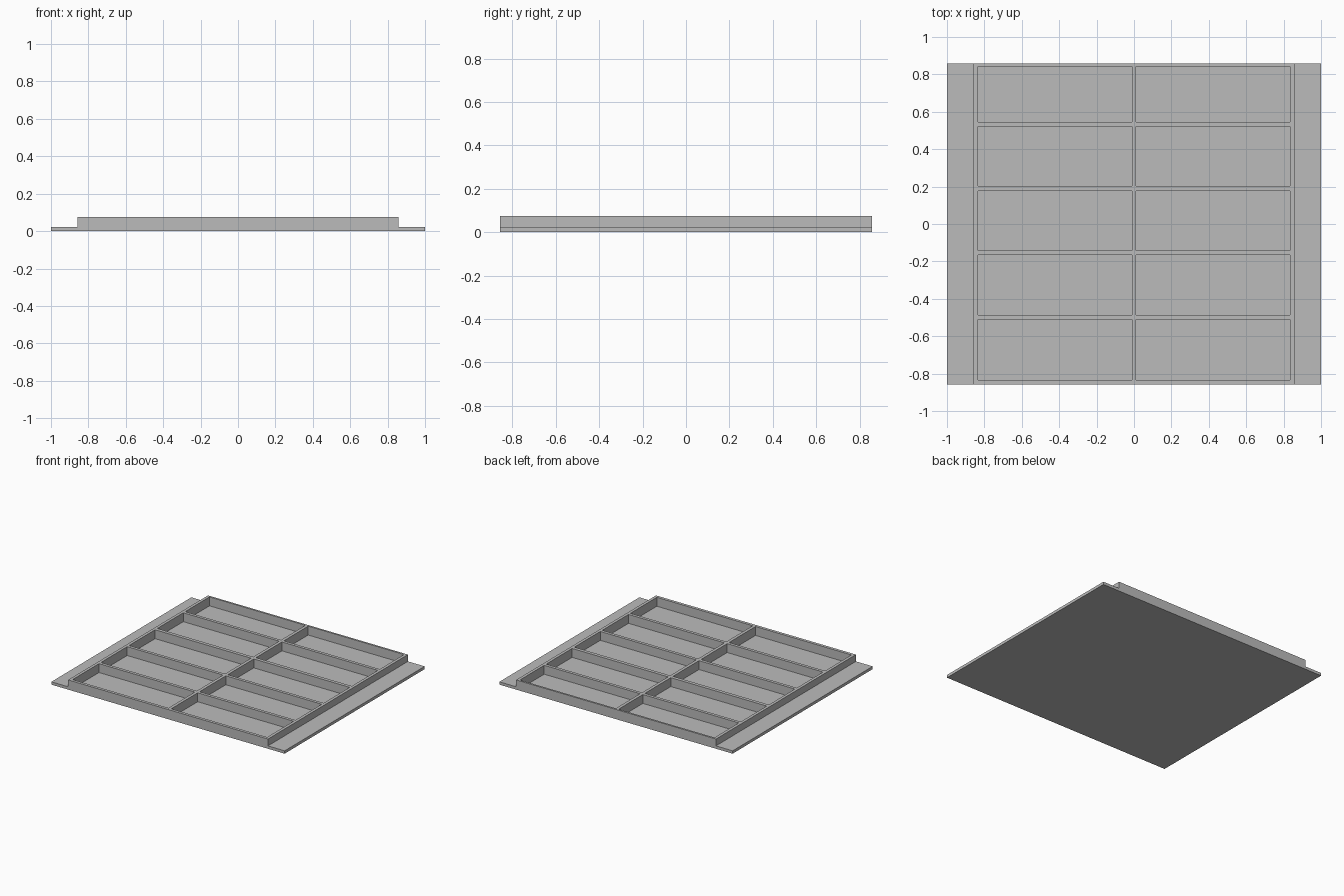
import bpy
import bmesh

cube = bpy.data.objects.get("Cube")
if cube:
    bpy.data.objects.remove(cube, do_unlink=True)

grey = bpy.data.materials.new("light grey")
grey.use_nodes = True
colour = (0.5, 0.5, 0.5, 1)
grey.diffuse_color = colour
grey.node_tree.nodes["Principled BSDF"].inputs["Base Color"].default_value = colour

HALF_X, HALF_Y = 1.0, 0.857
FRAME_X = 0.857
SHEET_TOP, FLANGE_TOP, FRAME_TOP = 0.006, 0.022, 0.075


def grid_solid(name, xs, ys, bottom, top_rule):
    """Raise each grid cell to the height from top_rule (None leaves it open)."""
    bm = bmesh.new()
    heights = [[top_rule(i, j) for j in range(len(ys) - 1)]
               for i in range(len(xs) - 1)]

    def height(i, j):
        inside = 0 <= i < len(xs) - 1 and 0 <= j < len(ys) - 1
        return (heights[i][j] if inside else None) or bottom

    def quad(*points):
        bm.faces.new([bm.verts.new(p) for p in points])

    for i, (x0, x1) in enumerate(zip(xs, xs[1:])):
        for j, (y0, y1) in enumerate(zip(ys, ys[1:])):
            h = height(i, j)
            if h == bottom:
                continue
            for z in (bottom, h):
                ring = [(x0, y0, z), (x1, y0, z), (x1, y1, z), (x0, y1, z)]
                quad(*(ring if z == h else ring[::-1]))
            # Side walls only where the neighbour is lower
            sides = (((i, j - 1), (x0, y0), (x1, y0)),
                     ((i + 1, j), (x1, y0), (x1, y1)),
                     ((i, j + 1), (x1, y1), (x0, y1)),
                     ((i - 1, j), (x0, y1), (x0, y0)))
            for cell, a, b in sides:
                low = height(*cell)
                if low < h:
                    quad((*a, low), (*b, low), (*b, h), (*a, h))
    bmesh.ops.remove_doubles(bm, verts=bm.verts, dist=0.0001)
    bmesh.ops.dissolve_limit(bm, angle_limit=0.01, verts=bm.verts, edges=bm.edges)
    mesh = bpy.data.meshes.new(name)
    bm.to_mesh(mesh)
    bm.free()
    mesh.materials.append(grey)
    obj = bpy.data.objects.new(name, mesh)
    bpy.context.collection.objects.link(obj)
    return obj


# Thin sheet closing the bottom of the tray
grid_solid("bottom_sheet", [-HALF_X, HALF_X], [-HALF_Y, HALF_Y], 0.0,
           lambda i, j: SHEET_TOP)

# Divider grid, two columns by five rows, with a low flange on each side
half = [0.012, 0.834, FRAME_X, HALF_X]
xs = [-x for x in reversed(half)] + half
ys = [-HALF_Y, -0.834, -0.511, -0.487, -0.166, -0.142,
      0.176, 0.203, 0.521, 0.545, 0.842, HALF_Y]


def tray_height(i, j):
    if i in (0, len(xs) - 2):
        return FLANGE_TOP
    if i in (2, 4) and j % 2 == 1:
        return None
    return FRAME_TOP


grid_solid("divider_frame", xs, ys, SHEET_TOP, tray_height)
